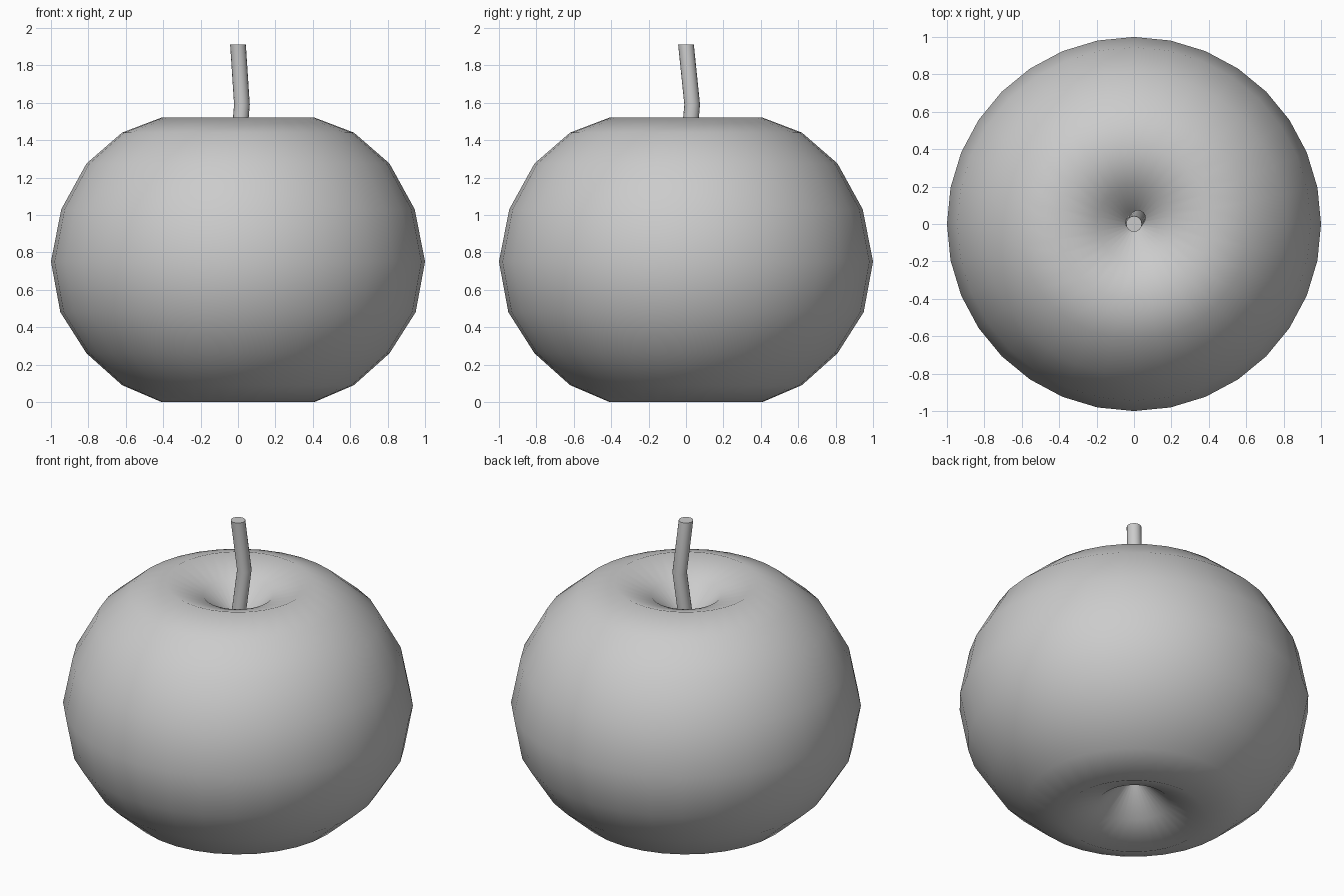
import bpy, bmesh, math
from mathutils import Vector

if "Cube" in bpy.data.objects:
    bpy.data.objects.remove(bpy.data.objects["Cube"])

grey = bpy.data.materials.new("plain_grey")
grey.diffuse_color = (0.6, 0.6, 0.6, 1)
grey.use_nodes = True
grey.node_tree.nodes["Principled BSDF"].inputs["Base Color"].default_value = grey.diffuse_color


def ring(bm, centre, radius, sides):
    return [bm.verts.new(Vector(centre) + Vector((
        radius * math.cos(2 * math.pi * i / sides),
        radius * math.sin(2 * math.pi * i / sides), 0))) for i in range(sides)]


def loft(name, sections, sides, angle):
    """Skin a stack of horizontal circles; zero radius closes to a point."""
    bm = bmesh.new()
    rows = [[bm.verts.new(c)] if r == 0 else ring(bm, c, r, sides)
            for c, r in sections]
    for a, b in zip(rows, rows[1:]):
        for i in range(sides):
            j = (i + 1) % sides
            quad = [a[i % len(a)], a[j % len(a)], b[j % len(b)], b[i % len(b)]]
            bm.faces.new(list(dict.fromkeys(quad)))
    for end in (rows[0], rows[-1]):
        if len(end) > 1:
            bm.faces.new(end)
    bmesh.ops.recalc_face_normals(bm, faces=bm.faces[:])
    mesh = bpy.data.meshes.new(name)
    bm.to_mesh(mesh)
    bm.free()
    mesh.materials.append(grey)
    obj = bpy.data.objects.new(name, mesh)
    bpy.context.collection.objects.link(obj)
    bpy.context.view_layer.objects.active = obj
    bpy.ops.object.select_all(action='DESELECT')
    obj.select_set(True)
    bpy.ops.object.shade_smooth_by_angle(angle=math.radians(angle))
    return obj


# Fruit body: revolved profile with a funnel-shaped dimple at each end
profile = [(0, 0.29), (0.02, 0.255), (0.2, 0.09), (0.41, 0), (0.62, 0.09),
           (0.81, 0.26), (0.95, 0.48), (1.0, 0.75), (0.945, 1.03),
           (0.81, 1.275), (0.62, 1.44), (0.41, 1.52), (0.2, 1.44),
           (0.02, 1.275), (0, 1.24)]
loft("fruit_body", [((0, 0, z), r) for r, z in profile], 32, 80)

# Stem: slightly bent rod rising from the upper dimple
loft("stem", [((-0.01, 0.0, 1.22), 0.042), ((0.021, 0.033, 1.59), 0.042),
              ((0, 0, 1.91), 0.042)], 16, 40)
